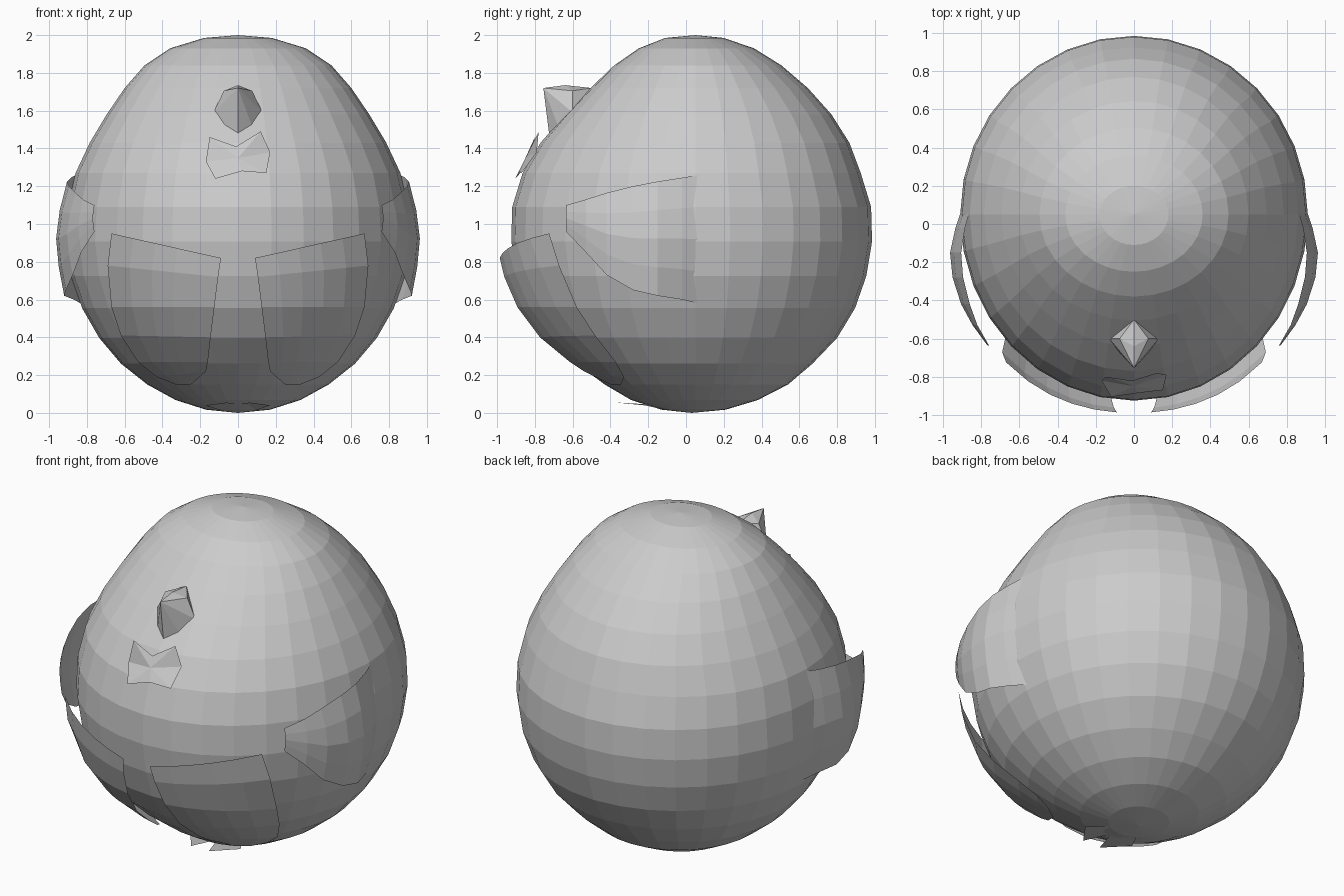
import bpy, bmesh
from math import sin, cos, pi, sqrt

if "Cube" in bpy.data.objects:
    bpy.data.objects.remove(bpy.data.objects["Cube"])

CY = 0.05      # y of the body axis
SEG = 32
# body cross-sections: z, half width, front y, back y
RINGS = [
    (.017, .17, -.13, .21), (.068, .33, -.29, .38), (.15, .48, -.43, .54),
    (.261, .62, -.58, .67), (.397, .735, -.73, .80), (.554, .825, -.835, .895),
    (.726, .885, -.895, .955), (.908, .91, -.925, .985), (1.09, .90, -.92, .98),
    (1.27, .86, -.865, .925), (1.43, .785, -.77, .865), (1.58, .695, -.64, .77),
    (1.72, .60, -.505, .645), (1.84, .495, -.38, .505), (1.93, .36, -.25, .36),
    (1.985, .18, -.11, .20)]


def make(name, verts, faces, hull=False):
    bm = bmesh.new()
    vs = [bm.verts.new(v) for v in verts]
    if hull:
        bmesh.ops.convex_hull(bm, input=vs)
    for f in faces:
        bm.faces.new([vs[i] for i in f])
    bmesh.ops.recalc_face_normals(bm, faces=bm.faces)
    me = bpy.data.meshes.new(name)
    bm.to_mesh(me)
    bm.free()
    ob = bpy.data.objects.new(name, me)
    bpy.context.collection.objects.link(ob)
    return ob


def grid(name, rows):
    n = len(rows[0])
    faces = [(r * n + i, r * n + i + 1, (r + 1) * n + i + 1, (r + 1) * n + i)
             for r in range(len(rows) - 1) for i in range(n - 1)]
    return make(name, [p for row in rows for p in row], faces)


def mirror(ob):
    ob.modifiers.new("mirror", 'MIRROR')
    return ob


def section(z):
    for a, b in zip(RINGS, RINGS[1:]):
        if a[0] <= z <= b[0]:
            t = (z - a[0]) / (b[0] - a[0])
            return [p + (q - p) * t for p, q in zip(a, b)]
    return RINGS[0]


def front_y(x, z, off):
    _, w, yf, _ = section(z)
    return CY - (CY - yf + off) * sqrt(max(0, 1 - (x / (w + off)) ** 2))


# egg-shaped body
verts = []
for z, w, yf, yb in RINGS:
    for i in range(SEG):
        a = 2 * pi * i / SEG
        c = cos(a)
        verts.append((w * sin(a), CY + c * ((yb - CY) if c > 0 else (CY - yf)), z))
faces = [(r * SEG + i, r * SEG + (i + 1) % SEG,
          (r + 1) * SEG + (i + 1) % SEG, (r + 1) * SEG + i)
         for r in range(len(RINGS) - 1) for i in range(SEG)]
bot, top = len(verts), len(verts) + 1
verts += [(0, .03, 0), (0, .05, 2.0)]
last = (len(RINGS) - 1) * SEG
for i in range(SEG):
    j = (i + 1) % SEG
    faces += [(i, j, bot), (last + i, last + j, top)]
make("body", verts, faces)

# side wings, blending into the body: y, top z, bottom z, x at top / middle / bottom
rows = []
for y, zt, zb, xt, xm, xb in [(.10, 1.265, .57, .85, .895, .815),
                              (-.02, 1.245, .60, .885, .935, .87),
                              (-.15, 1.225, .62, .905, .963, .92),
                              (-.28, 1.20, .65, .895, .95, .91),
                              (-.42, 1.165, .73, .86, .905, .875),
                              (-.53, 1.13, .85, .82, .845, .83),
                              (-.635, 1.10, .96, .76, .768, .76)]:
    zm = (zt + zb) / 2
    rows.append([(xt, y, zt), ((xt + 2 * xm) / 3, y, (zt + zm) / 2), (xm, y, zm),
                 ((xb + 2 * xm) / 3, y, (zb + zm) / 2), (xb, y, zb)])
mirror(grid("wing", rows))

# front belly panels: inner x, inner z, outer x, outer z, offset from body
rows = []
for xi, zi, xo, zo, off in [(.09, .82, .67, .95, .08), (.105, .72, .69, .78, .075),
                            (.125, .56, .67, .56, .065), (.145, .40, .62, .41, .055),
                            (.16, .27, .53, .27, .045), (.17, .22, .43, .19, .04),
                            (.25, .15, .33, .15, .035)]:
    row = []
    for k in range(6):
        t = k / 5
        x, z = xi + (xo - xi) * t, zi + (zo - zi) * t
        row.append((x, front_y(x, z, off), z))
    rows.append(row)
mirror(grid("belly_panel", rows))

# beak
half = [(.13, -.60, 1.59), (.08, -.67, 1.50), (.075, -.60, 1.705)]
make("beak", half + [(-x, y, z) for x, y, z in half] +
     [(0, -.755, 1.72), (0, -.64, 1.735), (0, -.50, 1.72), (0, -.725, 1.48),
      (0, -.58, 1.55)], [], hull=True)

# bow below the beak
bow = [(0, -.85, 1.35), (-.15, -.80, 1.46), (-.01, -.82, 1.41), (.12, -.78, 1.49),
       (.17, -.79, 1.38), (.15, -.87, 1.27), (.02, -.885, 1.28), (-.12, -.905, 1.24),
       (-.17, -.82, 1.33)]
make("bow", bow, [(0, i, i % 8 + 1) for i in range(1, 9)])

# small foot flaps underneath
foot = [(0, -.20, .045), (.06, -.37, .055), (.17, -.22, .04), (.10, -.10, .015)]
mirror(make("foot", foot, [(0, 1, 2, 3)]))
